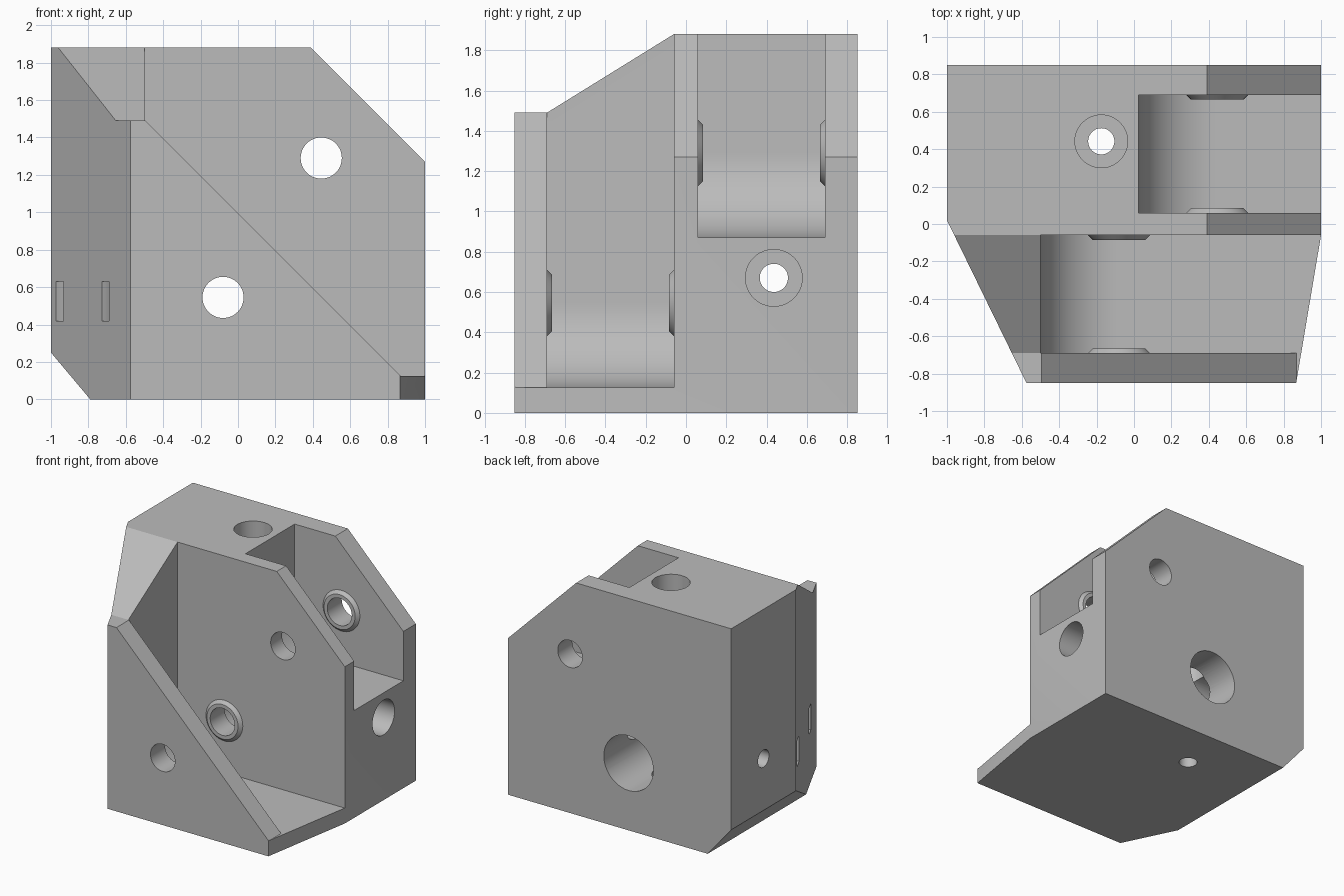
import bpy, bmesh, math
from mathutils import Vector, Matrix

if "Cube" in bpy.data.objects:
    bpy.data.objects.remove(bpy.data.objects["Cube"])

grey = bpy.data.materials.new("grey_plastic")
grey.diffuse_color = (0.5, 0.5, 0.5, 1)
grey.use_nodes = True
grey.node_tree.nodes["Principled BSDF"].inputs["Base Color"].default_value = grey.diffuse_color

HOLES = [(-0.08, 0.545), (0.445, 1.29)]   # rod centres in x, z
R = 0.42                                  # pocket corner radius

MAP = {'x': lambda a, b, d: (d, a, b),
       'y': lambda a, b, d: (a, d, b),
       'z': lambda a, b, d: (a, b, d)}


def prism(name, pts, axis, lo, hi):
    """Extrude a 2D outline along an axis."""
    bm = bmesh.new()
    ring = [[bm.verts.new(MAP[axis](a, b, d)) for a, b in pts] for d in (lo, hi)]
    n = len(pts)
    bm.faces.new(ring[0])
    bm.faces.new(ring[1][::-1])
    for i in range(n):
        j = (i + 1) % n
        bm.faces.new((ring[0][i], ring[0][j], ring[1][j], ring[1][i]))
    return finish(name, bm)


def finish(name, bm):
    bmesh.ops.recalc_face_normals(bm, faces=bm.faces)
    me = bpy.data.meshes.new(name)
    bm.to_mesh(me)
    bm.free()
    me.materials.append(grey)
    ob = bpy.data.objects.new(name, me)
    bpy.context.collection.objects.link(ob)
    return ob


def arc(cx, cz, r, a0, a1, n):
    return [(cx + r * math.cos(math.radians(a0 + (a1 - a0) * i / n)),
             cz + r * math.sin(math.radians(a0 + (a1 - a0) * i / n))) for i in range(n + 1)]


def cyl(name, a, b, r, axis, lo, hi):
    return prism(name, arc(a, b, r, 0, 360, 48)[:-1], axis, lo, hi)


def boss(x, z, y, side):
    """Tapered ring seat standing on a pocket wall."""
    bm = bmesh.new()
    bmesh.ops.create_cone(bm, cap_ends=True, segments=48, radius1=0.175, radius2=0.14, depth=0.035)
    rot = Matrix.Rotation(-side * math.pi / 2, 4, 'X')
    bm.transform(Matrix.Translation((x, y + side * 0.0075, z)) @ rot)
    return finish("ring_seat", bm)


def combine(target, tool, op):
    tool.hide_render = True
    mod = target.modifiers.new(op, 'BOOLEAN')
    mod.operation, mod.solver, mod.object = op, 'EXACT', tool
    bpy.context.view_layer.objects.active = target
    bpy.ops.object.modifier_apply(modifier=mod.name)
    bpy.data.objects.remove(tool, do_unlink=True)


# Block: three outlines intersected
body = prism("corner_bracket", [(-1, 0.25), (-0.79, 0), (1, 0), (1, 1.27), (0.39, 1.88), (-1, 1.88)],
             'y', -0.85, 0.85)
combine(body, prism("plan", [(-1.0, 0.02), (-0.575, -0.85), (0.867, -0.85), (1, -0.06), (1, 0.9), (-1, 0.9)],
                    'z', -0.1, 2), 'INTERSECT')
combine(body, prism("side", [(-0.9, -0.1), (0.9, -0.1), (0.9, 1.88), (-0.06, 1.88), (-0.69, 1.49), (-0.9, 1.49)],
                    'x', -1.1, 1.1), 'INTERSECT')

# Sloping front wall
combine(body, prism("front_cut", [(-0.495, 1.49), (0.87, 0.125), (1.2, 0.125), (1.2, 2), (-0.495, 2)],
                    'y', -1, -0.69), 'DIFFERENCE')

# Round-cornered pockets, ring seats on both of their walls
for (x, z), lo, hi in zip(HOLES, (-0.69, 0.06), (-0.06, 0.69)):
    outline = arc(x, z, R, 180, 270, 24) + [(1.3, z - R), (1.3, 2.1), (x - R, 2.1)]
    combine(body, prism("pocket", outline, 'y', lo, hi), 'DIFFERENCE')
    combine(body, boss(x, z, lo, 1), 'UNION')
    combine(body, boss(x, z, hi, -1), 'UNION')

# Rod holes, wide rear bore and stepped screw holes
for x, z in HOLES:
    combine(body, cyl("rod_hole", x, z, 0.11, 'y', -1, 1), 'DIFFERENCE')
combine(body, cyl("rear_bore", *HOLES[0], 0.222, 'y', 0.1, 1), 'DIFFERENCE')
combine(body, cyl("screw_z", -0.175, 0.442, 0.07, 'z', -0.1, 1), 'DIFFERENCE')
combine(body, cyl("head_z", -0.175, 0.442, 0.141, 'z', 0.2, 2), 'DIFFERENCE')
combine(body, cyl("screw_x", 0.436, 0.67, 0.07, 'x', -1.1, 0), 'DIFFERENCE')
combine(body, cyl("head_x", 0.436, 0.67, 0.141, 'x', -0.8, 1.1), 'DIFFERENCE')

# Curved strap channel opening as two slots in the slanted side
c = (-0.831, -0.326)
strap = arc(*c, 0.325, 0, 360, 64)[:-1]
ring = prism("strap_channel", strap, 'z', 0.42, 0.63)
combine(ring, cyl("strap_core", *c, 0.235, 'z', 0, 1), 'DIFFERENCE')
combine(body, ring, 'DIFFERENCE')

# Smooth curved walls, crisp edges
bpy.ops.object.select_all(action='DESELECT')
body.select_set(True)
bpy.context.view_layer.objects.active = body
bpy.ops.object.shade_smooth_by_angle(angle=math.radians(25))
